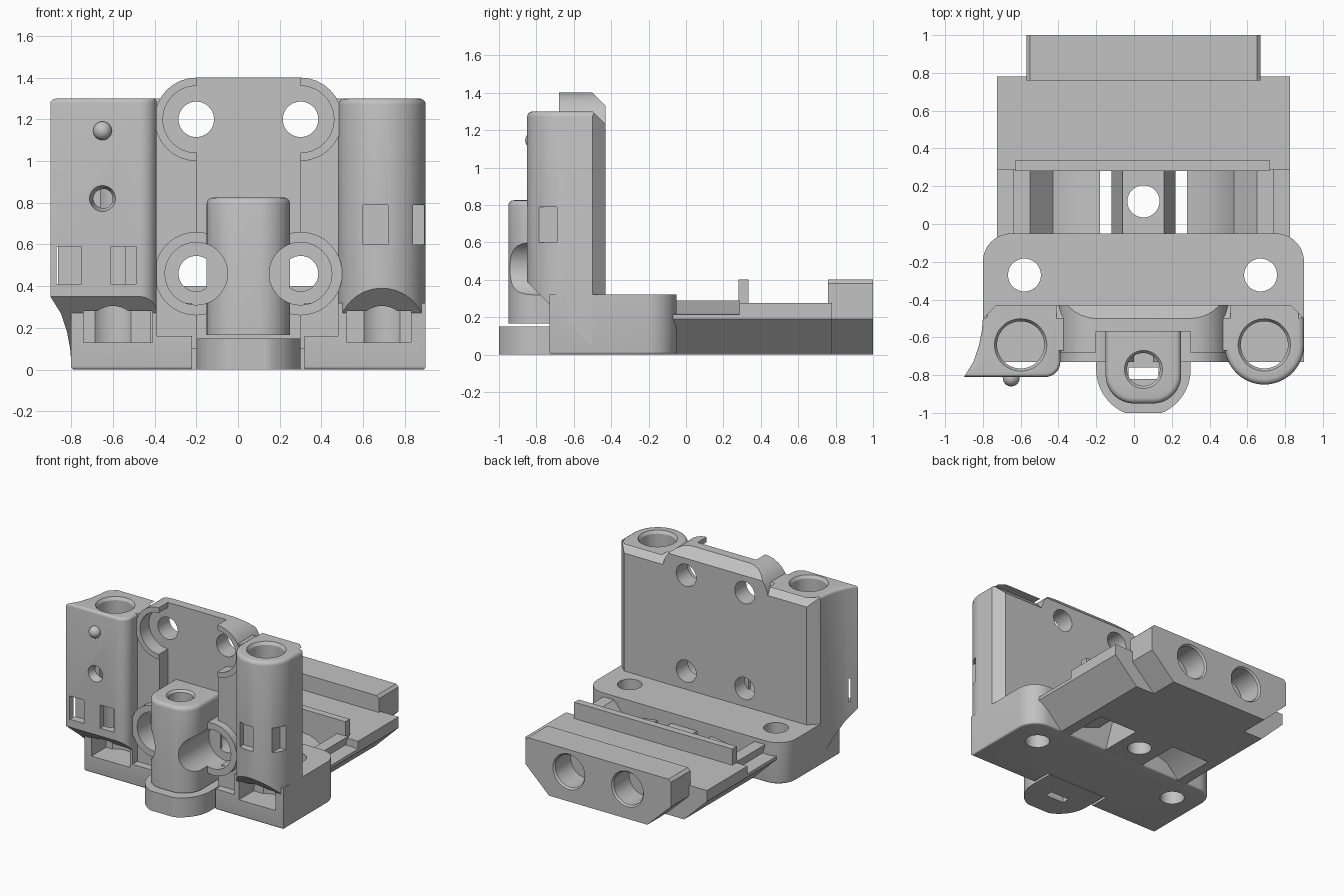
import bpy, bmesh, math
from mathutils import Vector

if "Cube" in bpy.data.objects:
    bpy.data.objects.remove(bpy.data.objects["Cube"])

grey = bpy.data.materials.new("plain_grey")
grey.use_nodes = True
grey.diffuse_color = (0.54, 0.54, 0.54, 1)
grey.node_tree.nodes["Principled BSDF"].inputs["Base Color"].default_value = (0.54, 0.54, 0.54, 1)

MID = 0.05                      # symmetry line of the part
HOLES = (-0.2, 0.3)             # x of the four plate holes
parts, helpers = [], []


def finish(name, bm, store):
    bmesh.ops.recalc_face_normals(bm, faces=bm.faces)
    mesh = bpy.data.meshes.new(name)
    bm.to_mesh(mesh)
    bm.free()
    obj = bpy.data.objects.new(name, mesh)
    bpy.context.collection.objects.link(obj)
    mesh.materials.append(grey)
    store.append(obj)
    return obj


def loft(name, loops, axis, levels, store=parts):
    """Join two equal outlines lying across the given axis."""
    place = {"x": lambda p, l: (l, p[0], p[1]),
             "y": lambda p, l: (p[0], l, p[1]),
             "z": lambda p, l: (p[0], p[1], l)}[axis]
    bm = bmesh.new()
    a, b = [[bm.verts.new(place(p, l)) for p in loop] for loop, l in zip(loops, levels)]
    n = len(a)
    bm.faces.new(a)
    bm.faces.new(b)
    for i in range(n):
        j = (i + 1) % n
        bm.faces.new((a[i], a[j], b[j], b[i]))
    return finish(name, bm, store)


def prism(name, pts, axis, lo, hi, store=parts):
    return loft(name, (pts, pts), axis, (lo, hi), store)


def box(name, x0, x1, y0, y1, z0, z1, store=parts):
    return prism(name, [(x0, y0), (x1, y0), (x1, y1), (x0, y1)], "z", z0, z1, store)


def arc(cx, cy, r, start, end, n=16):
    angles = [math.radians(start + (end - start) * i / n) for i in range(n + 1)]
    return [(cx + r * math.cos(t), cy + r * math.sin(t)) for t in angles]


def rod(name, c, r, axis, lo, hi, store=helpers, r2=None):
    loops = [arc(c[0], c[1], q, 0, 360, 48)[:-1] for q in (r, r2 or r)]
    return loft(name, loops, axis, (lo, hi), store)


def mirror(half):
    return half + [(2 * MID - x, z) for x, z in reversed(half)]


def cut(targets, *tools):
    for t in targets:
        bpy.context.view_layer.objects.active = t
        for tool in tools:
            m = t.modifiers.new("cut", "BOOLEAN")
            m.operation, m.solver, m.object = "DIFFERENCE", "EXACT", tool
            bpy.ops.object.modifier_apply(modifier=m.name)


def round_edges(obj, z, width, y_max=9):
    """Round the outline edges at one height."""
    bm = bmesh.new()
    bm.from_mesh(obj.data)
    edges = [e for e in bm.edges if all(abs(v.co.z - z) < 1e-4 for v in e.verts)
             and sum(v.co.y for v in e.verts) / 2 < y_max]
    bmesh.ops.bevel(bm, geom=edges, offset=width, segments=4, profile=0.5, affect="EDGES")
    bm.to_mesh(obj.data)
    bm.free()


# Towers: one flared with a flat front, one with a round front
left_tower = prism("flared_tower", [(-0.73, -0.43), (-0.8, -0.5), (-0.805, -0.56), (-0.82, -0.64),
                   (-0.85, -0.73), (-0.9, -0.81)]
                   + arc(-0.47, -0.73, 0.08, 270, 360, 8) + [(-0.39, -0.43)], "z", 0.05, 1.3)
right_tower = prism("round_tower", [(0.83, -0.43), (0.48, -0.43)]
                    + arc(0.69, -0.64, 0.21, 180, 360, 32) + [(0.9, -0.5)], "z", 0.05, 1.3)
towers = [left_tower, right_tower]
round_edges(left_tower, 1.3, 0.02, -0.47)
round_edges(right_tower, 1.3, 0.03, -0.47)
overhang = prism("overhang_cutter", [(-1.1, 0.64), (-1.1, -0.1), (-0.36, -0.1)], "x", -1, 1, helpers)
cut(towers, overhang)

# Base block with rounded rear corners, stepped down between the towers
base = prism("base", [(-0.8, -0.73), (0.9, -0.73)] + arc(0.75, -0.2, 0.15, 0, 90)
             + arc(-0.65, -0.2, 0.15, 90, 180), "z", 0, 0.32)
round_edges(base, 0, 0.015)
cut([base], box("step_cutter", -0.39, 0.48, -1, -0.66, 0.16, 1, helpers),
    box("foot_groove", -0.22, 0.32, -1, -0.57, -1, 1, helpers))
for x in (-0.58, 0.67):
    cut([base], rod("base_hole", (x, -0.27), 0.087, "z", -1, 1))

# Rod bores and the openings under the towers
for tower, x, y, x0, x1 in ((left_tower, -0.6, -0.64, -0.74, -0.41),
                            (right_tower, 0.69, -0.64, 0.52, 0.83)):
    cut([tower, base], rod("bore", (x, y), 0.125, "z", 0.13, 1.5),
        box("opening", x0, x1, -1, -0.55, 0.13, 0.28, helpers))
    cut([tower], rod("bore_chamfer", (x, y), 0.12, "z", 1.27, 1.31, helpers, 0.145))

# Small windows, dimple and pip on the towers
for x in (-0.81, -0.55):
    cut([left_tower], box("window", x - 0.06, x + 0.06, -1, -0.75, 0.41, 0.59, helpers))
cut([left_tower], rod("dimple", (-0.65, 0.82), 0.065, "y", -0.82, -0.75, helpers, 0.045))
cut([right_tower], box("front_window", 0.6, 0.72, -1, -0.79, 0.6, 0.79, helpers),
    box("side_window", 0.84, 1, -0.79, -0.69, 0.6, 0.79, helpers))
bm = bmesh.new()
bmesh.ops.create_uvsphere(bm, u_segments=24, v_segments=12, radius=0.045)
bmesh.ops.translate(bm, verts=bm.verts, vec=Vector((-0.65, -0.815, 1.145)))
finish("pip", bm, parts)

# Upright plate with a taller round-cornered head
plate = box("back_plate", -0.42, 0.5, -0.67, -0.43, 0.1, 1.3)
head = prism("plate_head", arc(0.3, 1.2, 0.2, -90, 90) + arc(-0.2, 1.2, 0.2, 90, 270),
             "y", -0.68, -0.43)
rings = [rod("hole_ring", (x, 0.46), 0.2, "y", -0.73, -0.55, parts) for x in HOLES]
cut([plate, head], box("channel", -0.2, 0.3, -1, -0.57, -1, 2, helpers))
for x in HOLES:
    cut([plate, head], rod("head_pocket", (x, 1.2), 0.16, "y", -1, -0.57))
cut(towers + [plate], prism("top_slope", [(-0.5, 1.3), (-0.4, 1.2), (-0.4, 1.3)], "x", -1, 1, helpers))
cut([head], prism("head_slope", [(-0.51, 1.41), (-0.4, 1.3), (-0.4, 1.41)], "x", -1, 1, helpers))

# Centre post, notched for access to the lower holes
post = prism("centre_post", [(0.25, -0.55), (-0.15, -0.55)] + arc(0.0, -0.8, 0.15, 180, 270)
             + arc(0.1, -0.8, 0.15, 270, 360), "z", 0.165, 0.825)
round_edges(post, 0.825, 0.03, -0.6)
cut([post], rod("post_bore", (MID, -0.77), 0.087, "z", -1, 1),
    rod("post_bore_chamfer", (MID, -0.77), 0.085, "z", 0.805, 0.83, helpers, 0.105))
for x in HOLES:
    cut([post, plate] + rings, rod("access", (x, 0.46), 0.15, "y", -1.1, -0.57))
    for z in (0.46, 1.2):
        cut([plate, head] + rings, rod("plate_hole", (x, z), 0.085, "y", -1, 0))

# Foot below the post
foot = prism("foot", [(0.3, -0.575), (-0.2, -0.575)]
             + [(x, max(y, -1)) for x, y in arc(MID, -0.77, 0.25, 180, 360, 40)], "z", 0, 0.15)
cut([foot], box("foot_slot", -0.03, 0.13, -0.82, -0.76, -1, 1, helpers))

# Tray behind the base with angled lower sides
prism("rear_tray", mirror([(-0.53, 0), (-0.725, 0.19), (-0.725, 0.275)]), "y", 0.285, 0.78)
strap_side = [(0.58, 0), (0.775, 0.19), (0.775, 0.215), (0.67, 0.22), (0.69, 0.29), (0.6, 0.29),
              (0.48, 0.15), (0.42, 0.19), (0.35, 0.215), (0.23, 0.23), (0.23, 0.16), (0.4, 0.1), (0.5, 0)]
for side, s in (("left", 1), ("right", -1)):
    prism(side + "_strap_channel", [(MID + s * u, z) for u, z in strap_side], "y", -0.08, 0.29)
island = prism("tray_island", mirror([(-0.12, 0), (-0.06, 0.24)]), "y", -0.08, 0.29)
cut([island], rod("island_hole", (MID, 0.12), 0.085, "z", -1, 1))
box("fence", -0.63, 0.72, 0.28, 0.335, 0.215, 0.4)

# End bar with two sockets
bar = prism("end_bar", mirror([(-0.37, 0), (-0.57, 0.19), (-0.57, 0.38), (-0.55, 0.4)]),
            "y", 0.76, 1.0)
for x in HOLES:
    cut([bar], rod("socket", (x, 0.23), 0.125, "y", 0.8, 1.1),
        rod("socket_chamfer", (x, 0.23), 0.12, "y", 0.98, 1.005, helpers, 0.14))

# Remove cutters and shade
for h in helpers:
    bpy.data.objects.remove(h)
bpy.ops.object.select_all(action="DESELECT")
for p in parts:
    p.select_set(True)
bpy.context.view_layer.objects.active = parts[0]
bpy.ops.object.shade_smooth_by_angle(angle=math.radians(30))
